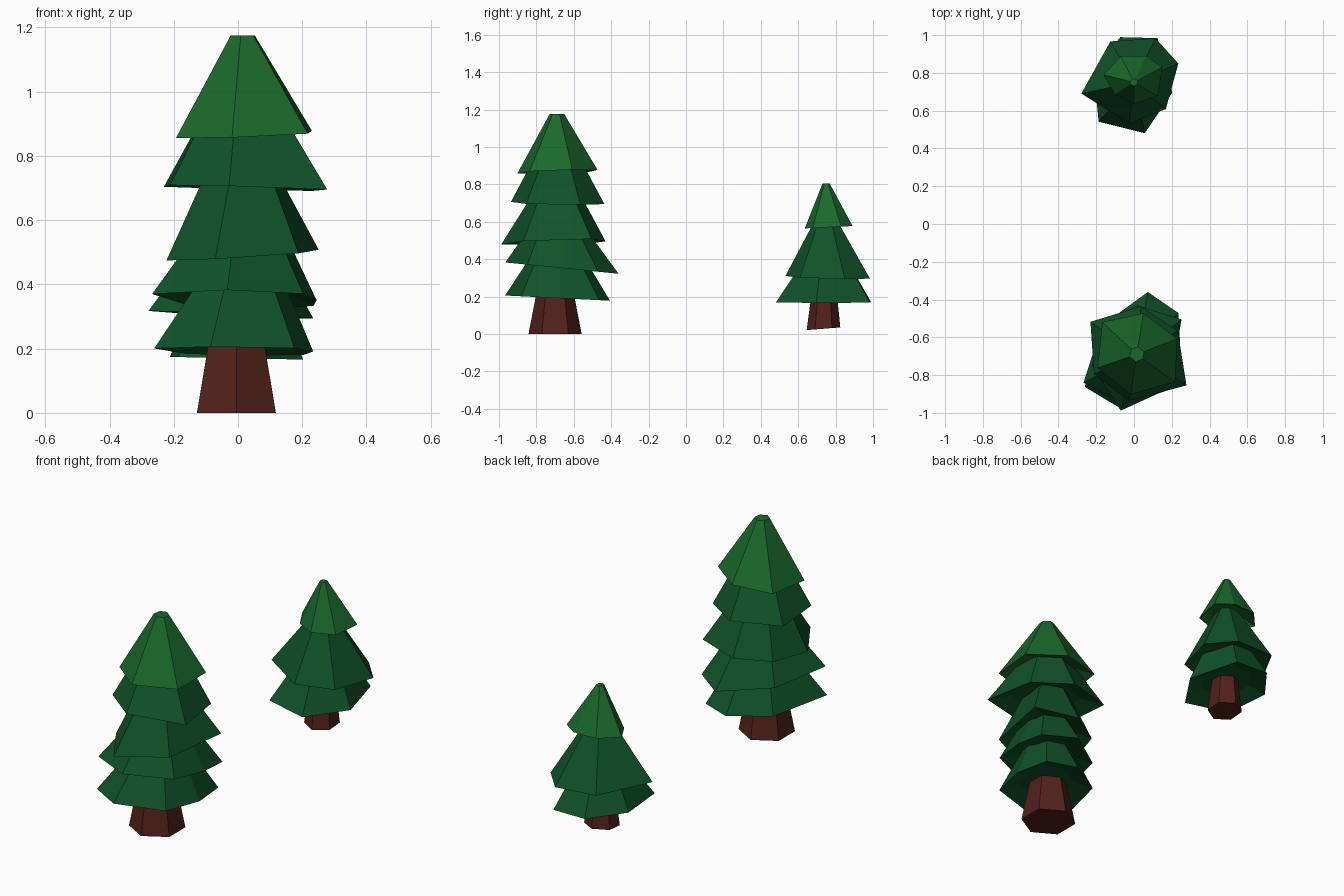
import bpy, bmesh
from math import cos, sin, radians

if "Cube" in bpy.data.objects:
    bpy.data.objects.remove(bpy.data.objects["Cube"])


def material(name, rgb):
    m = bpy.data.materials.new(name)
    m.diffuse_color = (*rgb, 1)
    m.use_nodes = True
    m.node_tree.nodes["Principled BSDF"].inputs["Base Color"].default_value = m.diffuse_color
    return m


BARK = material("bark", (0.085, 0.015, 0.010))
NEEDLES = material("needles", (0.005, 0.085, 0.022))
TIP = material("light_needles", (0.010, 0.14, 0.024))


def loft(name, rings, mat):
    """Skin a stack of equal-sided rings (bottom to top) and cap both ends."""
    bm = bmesh.new()
    loops = [[bm.verts.new(p) for p in ring] for ring in rings]
    n = len(loops[0])
    for a, b in zip(loops, loops[1:]):
        for i in range(n):
            j = (i + 1) % n
            bm.faces.new((a[i], a[j], b[j], b[i]))
    bm.faces.new(loops[0][::-1])
    bm.faces.new(loops[-1])
    bmesh.ops.recalc_face_normals(bm, faces=bm.faces)
    mesh = bpy.data.meshes.new(name)
    bm.to_mesh(mesh)
    bm.free()
    mesh.materials.append(mat)
    ob = bpy.data.objects.new(name, mesh)
    bpy.context.collection.objects.link(ob)
    return ob


def ring(centre, z, corners, tilt=(0, 0)):
    """Ring of (angle, radius) corners; tilt is its slope along x and y."""
    pts = []
    for ang, r in corners:
        dx, dy = r * cos(radians(ang)), r * sin(radians(ang))
        pts.append((centre[0] + dx, centre[1] + dy,
                    z + tilt[0] * dx + tilt[1] * dy))
    return pts


def hexagon(r):
    return [(-90 + 60 * i, r) for i in range(6)]


def tier(name, centre, z, top_z, top_r, tilt, corners, mat):
    # skirt with a recessed underside
    inner = [(a, r * 0.6) for a, r in corners]
    top = [(a, top_r) for a, r in corners]
    loft(name, [ring(centre, z + 0.035, inner, tilt),
                ring(centre, z, corners, tilt),
                ring(centre, top_z, top)], mat)


# Large tree
big = (0.015, -0.69)
trunk_c = (-0.005, -0.70)
loft("large_trunk", [ring(trunk_c, 0, hexagon(0.142)),
                     ring(trunk_c, 0.32, hexagon(0.08))], BARK)
big_tiers = [
    (0.192, 0.50, 0.09, (0.0, -0.05),
     [(-110, .295), (-50, .25), (5, .22), (50, .295), (85, .285), (138, .24), (212, .325)]),
    (0.355, 0.65, 0.09, (0.0, -0.10),
     [(-100, .28), (-40, .245), (12, .235), (45, .31), (80, .335), (140, .24), (208, .32)]),
    (0.490, 0.83, 0.08, (0.06, 0.02),
     [(-106, .31), (-46, .25), (38, .30), (90, .26), (138, .235), (194, .245)]),
    (0.700, 1.02, 0.08, (-0.03, -0.02),
     [(-100, .25), (-32, .31), (30, .25), (85, .255), (145, .30), (205, .25)]),
    (0.867, 1.175, 0.04, (0.04, 0.04),
     [(-99, .215), (-36, .25), (21, .23), (81, .22), (137, .25), (199, .22)]),
]
for k, spec in enumerate(big_tiers):
    tier(f"large_branches_{k + 1}", big, *spec, TIP if k == 4 else NEEDLES)

# Small tree
small = (0, 0.75)
loft("small_trunk", [ring((0, 0.735), 0.028, hexagon(0.09), (0, 0.08)),
                     ring((0, 0.74), 0.28, hexagon(0.06))], BARK)
small_tiers = [
    (0.170, 0.44, 0.09, (-0.02, 0.0),
     [(-78, .275), (-15, .21), (62, .265), (107, .25), (165, .22), (228, .28)]),
    (0.305, 0.63, 0.05, (-0.04, -0.02),
     [(23, .255), (64, .26), (120, .25), (192, .285), (263, .22), (320, .22)]),
    (0.570, 0.805, 0.02, (0, 0.05),
     [(-90, .115), (-30, .145), (28, .17), (65, .155), (117, .155), (166, .165), (212, .12)]),
]
for k, spec in enumerate(small_tiers):
    tier(f"small_branches_{k + 1}", small, *spec, TIP if k == 2 else NEEDLES)
